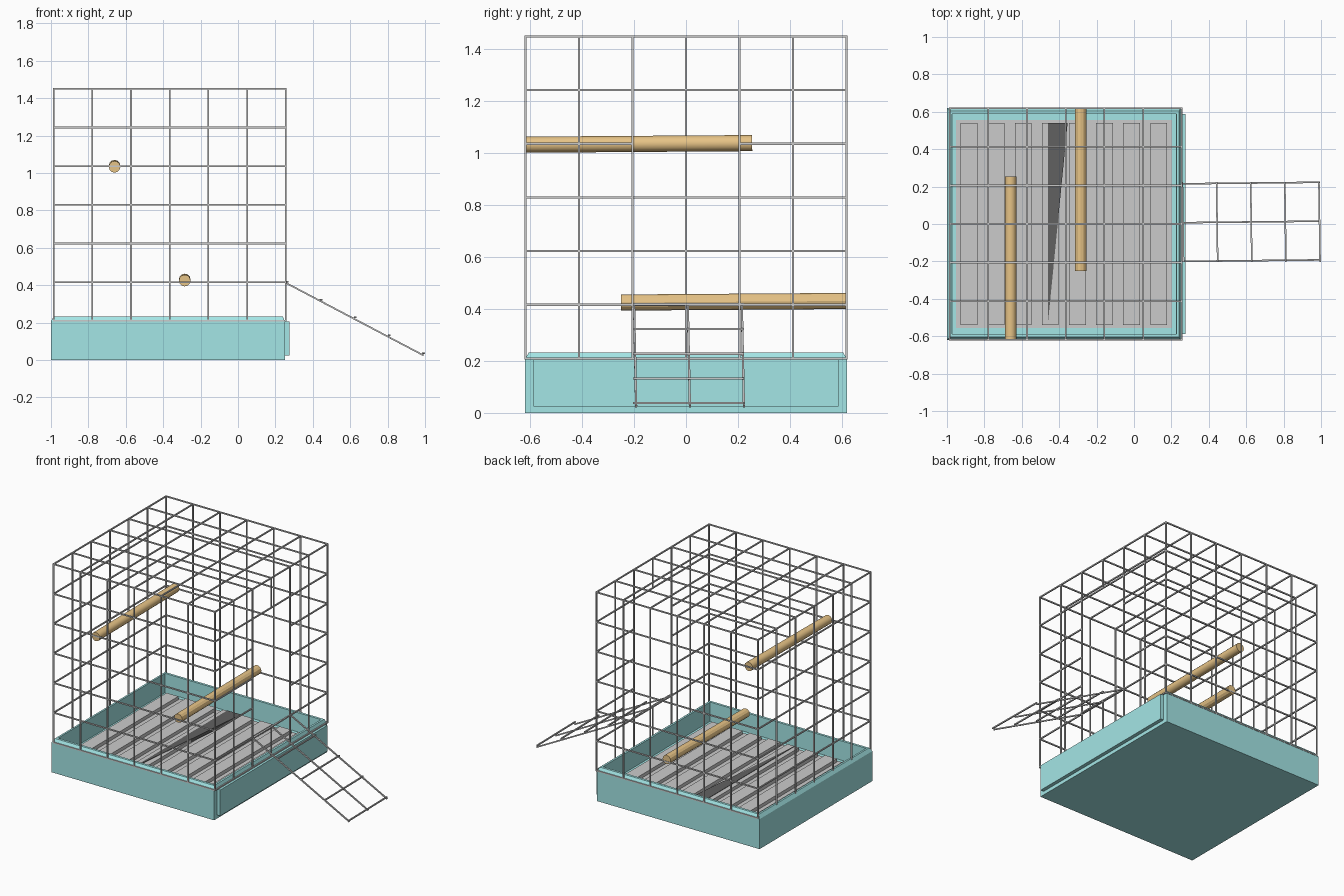
import bpy, bmesh
from mathutils import Vector

if "Cube" in bpy.data.objects:
    bpy.data.objects.remove(bpy.data.objects["Cube"])


def material(name, rgb):
    m = bpy.data.materials.new(name)
    m.diffuse_color = (*rgb, 1)
    m.use_nodes = True
    m.node_tree.nodes["Principled BSDF"].inputs["Base Color"].default_value = m.diffuse_color
    return m


TEAL = material("teal_plastic", (0.37, 0.79, 0.79))
WOOD = material("wood", (0.80, 0.55, 0.24))
DARK = material("dark_grey", (0.12, 0.12, 0.12))


def finish(name, bm, mat=None):
    bmesh.ops.recalc_face_normals(bm, faces=bm.faces)
    me = bpy.data.meshes.new(name)
    bm.to_mesh(me)
    bm.free()
    ob = bpy.data.objects.new(name, me)
    bpy.context.collection.objects.link(ob)
    if mat:
        me.materials.append(mat)
    return ob


def loft(bm, rings):
    """Closed skin through a list of equal-length point rings."""
    vs = [[bm.verts.new(p) for p in r] for r in rings]
    n = len(vs[0])
    for a, b in zip(vs, vs[1:]):
        for i in range(n):
            bm.faces.new((a[i], a[(i + 1) % n], b[(i + 1) % n], b[i]))
    bm.faces.new(vs[0])
    bm.faces.new(vs[-1])


def rect(x0, x1, y0, y1, z):
    return [(x0, y0, z), (x1, y0, z), (x1, y1, z), (x0, y1, z)]


def box(bm, x0, x1, y0, y1, z0, z1):
    loft(bm, [rect(x0, x1, y0, y1, z0), rect(x0, x1, y0, y1, z1)])


def bar(bm, a, b, r=0.0042):
    """Square wire between two points."""
    a, b = Vector(a), Vector(b)
    d = (b - a).normalized()
    up = Vector((0, 0, 1)) if abs(d.z) < 0.9 else Vector((0, 1, 0))
    s = d.cross(up).normalized()
    t = s.cross(d)
    a, b = a - d * r, b + d * r
    loft(bm, [[p + s * r * i + t * r * j for i, j in ((-1, -1), (1, -1), (1, 1), (-1, 1))]
              for p in (a, b)])


N = 6
X = [-0.986 + 1.242 * i / N for i in range(N + 1)]
Y = [-0.618 + 1.236 * i / N for i in range(N + 1)]
Z = [0.21 + 1.24 * i / N for i in range(N + 1)]

# wire walls and roof; the right wall leaves a doorway
bm = bmesh.new()
for y in (Y[0], Y[-1]):
    for x in X:
        bar(bm, (x, y, Z[0]), (x, y, Z[-1]))
    for z in Z:
        bar(bm, (X[0], y, z), (X[-1], y, z))
for x in (X[0], X[-1]):
    door = x == X[-1]
    for i, y in enumerate(Y[1:-1], 1):
        spans = [(0, 1), (5, 6)] if door and i == 3 else [(0, 6)]
        for a, b in spans:
            bar(bm, (x, y, Z[a]), (x, y, Z[b]))
    for k, z in enumerate(Z):
        spans = [(0, 2), (4, 6)] if door and 2 <= k <= 4 else [(0, 6)]
        for a, b in spans:
            bar(bm, (x, Y[a], z), (x, Y[b], z))
for x in X[1:-1]:
    bar(bm, (x, Y[0], Z[-1]), (x, Y[-1], Z[-1]))
for y in Y[1:-1]:
    bar(bm, (X[0], y, Z[-1]), (X[-1], y, Z[-1]))
finish("wire_cage", bm)

# door folded down as a ramp, cross wires laid over the long ones, slightly skewed
bm = bmesh.new()
hinge, foot = Vector((0.26, 0, 0.415)), Vector((0.99, 0, 0.034))
lift = Vector((0.0018, 0, 0.0035))
for y in (-0.2, 0.007, 0.215):
    bar(bm, hinge + Vector((0, y, 0)) - lift, foot + Vector((0, y + 0.008, -0.0035)) - lift)
for i in range(5):
    p = hinge.lerp(foot, i / 4) + lift
    bar(bm, p + Vector((0.003, -0.2, 0)), p + Vector((-0.003, 0.22, 0)))
finish("ramp_door", bm)

# base tray with a raised rim and upright inner walls
bm = bmesh.new()
loft(bm, [rect(-1.0, 0.25, -0.62, 0.62, 0), rect(-1.0, 0.25, -0.62, 0.62, 0.208),
          rect(-0.985, 0.24, -0.605, 0.605, 0.233), rect(-0.972, 0.226, -0.588, 0.588, 0.233),
          rect(-0.971, 0.225, -0.587, 0.587, 0.1)])
finish("base_tray", bm, TEAL)

# pull-out drawer front
bm = bmesh.new()
box(bm, 0.24, 0.275, -0.588, 0.588, 0.025, 0.205)
finish("drawer_front", bm, TEAL)

# ribbed floor
bm = bmesh.new()
box(bm, -0.953, 0.203, -0.557, 0.557, 0.085, 0.104)
for i in range(8):
    c = -0.375 + (i - 3.5) * 0.145
    box(bm, c - 0.045, c + 0.045, -0.54, 0.54, 0.1, 0.128)
finish("ribbed_floor", bm)

# dark wedge on the floor
bm = bmesh.new()
loft(bm, [[(-0.46, -0.53, z), (-0.355, 0.54, z), (-0.46, 0.54, z)] for z in (0.11, 0.131)])
finish("floor_wedge", bm, DARK)

# wooden perches
for name, x, y0, y1, z in (("upper_perch", -0.66, -0.62, 0.255, 1.036),
                           ("lower_perch", -0.285, -0.25, 0.62, 0.428)):
    bpy.ops.mesh.primitive_cylinder_add(vertices=12, radius=0.031, depth=y1 - y0,
                                        location=(x, (y0 + y1) / 2, z),
                                        rotation=(1.5708 + 0.007, 0, 0))
    ob = bpy.context.object
    ob.name = name
    ob.data.materials.append(WOOD)
    bpy.ops.object.shade_smooth_by_angle()
